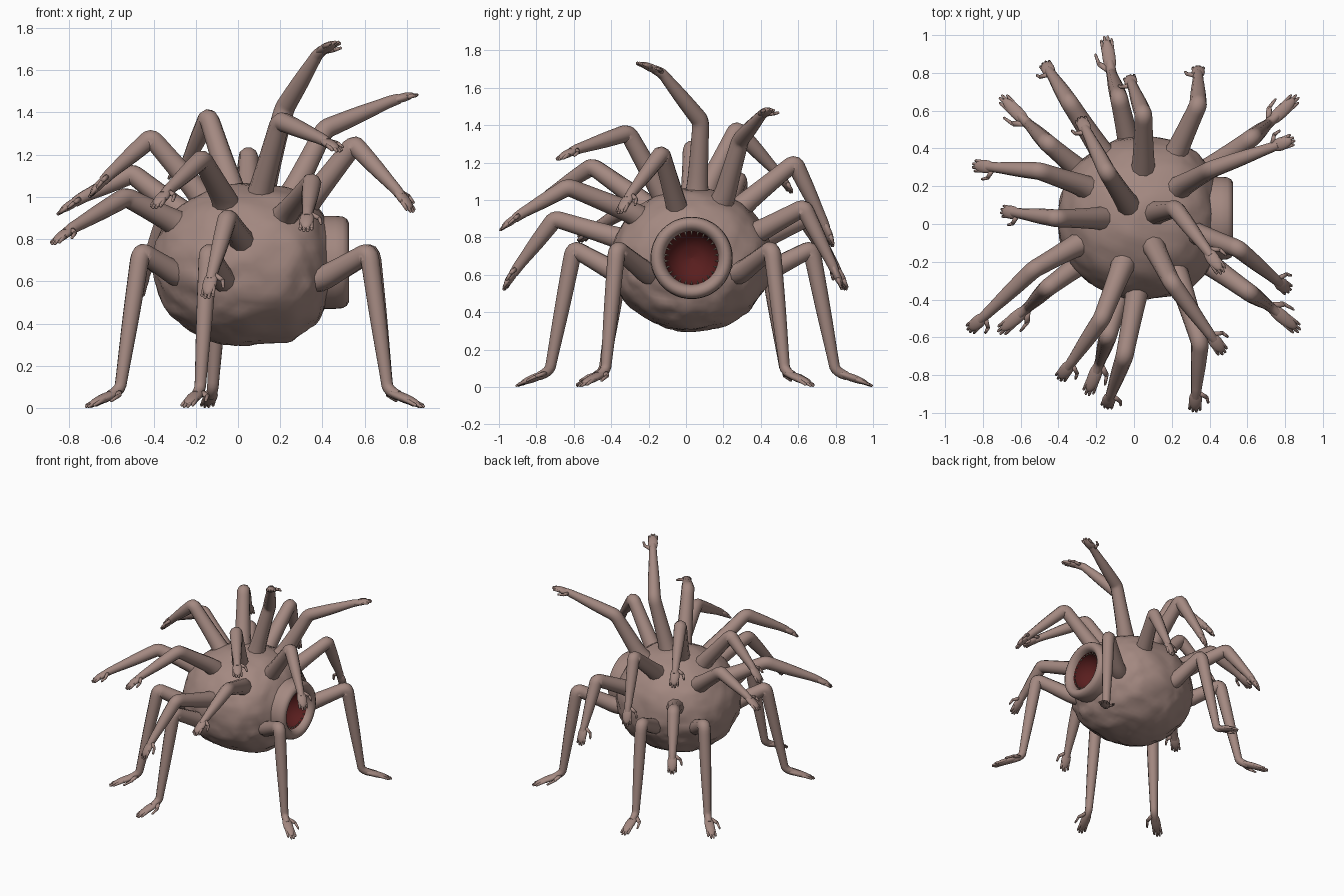
import bpy, bmesh, math
from mathutils import Vector, Matrix, noise

old = bpy.data.objects.get("Cube")
if old:
    bpy.data.objects.remove(old)


def material(name, rgb):
    m = bpy.data.materials.new(name)
    m.use_nodes = True
    m.diffuse_color = (*rgb, 1)
    m.node_tree.nodes["Principled BSDF"].inputs["Base Color"].default_value = (*rgb, 1)
    return m


SKIN = material("dusky skin", (0.37, 0.25, 0.22))
GULLET = material("dark red mouth", (0.1, 0.013, 0.013))
TOOTH = material("dull ivory", (0.42, 0.33, 0.26))


def add(name, data, mat):
    ob = bpy.data.objects.new(name, data)
    bpy.context.collection.objects.link(ob)
    if not data.materials:
        data.materials.append(mat)
    return ob


def mesh_from(bm, name):
    bmesh.ops.recalc_face_normals(bm, faces=bm.faces)
    for f in bm.faces:
        f.smooth = True
    me = bpy.data.meshes.new(name)
    bm.to_mesh(me)
    bm.free()
    return me


# Lumpy body, fuller on the mouth side and opened behind the mouth
CENTRE = Vector((0.03, 0.03, 0.68))
MOUTH = Vector((0, 0.03, 0.69))
bm = bmesh.new()
bmesh.ops.create_icosphere(bm, subdivisions=5, radius=1)
for v in bm.verts:
    n = v.co.copy()
    rough = 0.035 if n.z < 0 else 0.02
    bump = noise.noise(n * 4) * rough + noise.noise(n * 9) * rough * 0.5
    full = n.x ** 0.7 if n.x > 0 else n.x
    blend = max(0, min(1, n.x * 3))
    x = n.x + (full - n.x) * blend
    v.co = CENTRE + Vector((x * 0.435, n.y * 0.43, n.z * 0.385)) * (1 + bump)
hole = [v for v in bm.verts if v.co.x > 0.2 and (v.co - MOUTH).yz.length < 0.17]
bmesh.ops.delete(bm, geom=hole, context='VERTS')
add("body", mesh_from(bm, "body"), SKIN)


def lathe(name, profile, mat, steps=48):
    """Spin (x, radius) points around the mouth axis."""
    bm = bmesh.new()
    vs = [bm.verts.new(MOUTH + Vector((x, 0, r))) for x, r in profile]
    es = [bm.edges.new(p) for p in zip(vs, vs[1:])]
    bmesh.ops.spin(bm, geom=vs + es, cent=MOUTH, axis=(1, 0, 0),
                   angle=math.tau, steps=steps)
    bmesh.ops.remove_doubles(bm, verts=bm.verts, dist=0.0005)
    return add(name, mesh_from(bm, name), mat)


# Mouth: swollen lip ring, gullet and teeth
lathe("mouth_lip", [(0.39, 0.22), (0.46, 0.22), (0.495, 0.217), (0.515, 0.206),
                    (0.525, 0.188), (0.52, 0.17), (0.51, 0.155), (0.485, 0.145),
                    (0.46, 0.141)], SKIN)
lathe("gullet", [(0.48, 0.144), (0.45, 0.138), (0.40, 0.115), (0.36, 0.06),
                 (0.35, 0.001)], GULLET)
bm = bmesh.new()
for i in range(26):
    spin = Matrix.Rotation(math.tau * i / 26, 4, 'X')
    tilt = Matrix.Rotation(math.radians(-35), 4, 'Y')
    bmesh.ops.create_cone(bm, segments=6, radius1=0.008, radius2=0.001, depth=0.035,
                          cap_ends=True, matrix=Matrix.Translation(MOUTH) @ spin
                          @ Matrix.Translation((0.475, 0, 0.136)) @ tilt
                          @ Matrix.Rotation(math.pi, 4, 'X'))
add("teeth", mesh_from(bm, "teeth"), TOOTH)


# Shared hand: unit length along x, thumb on +y
def bone(bm, a, b, r1, r2):
    a, b = Vector(a), Vector(b)
    rot = (b - a).to_track_quat('Z', 'Y').to_matrix().to_4x4()
    bmesh.ops.create_cone(bm, segments=8, radius1=r1, radius2=r2, depth=(b - a).length,
                          cap_ends=True, matrix=Matrix.Translation((a + b) / 2) @ rot)
    bmesh.ops.create_uvsphere(bm, u_segments=8, v_segments=5, radius=r2,
                              matrix=Matrix.Translation(b))


bm = bmesh.new()
bmesh.ops.create_uvsphere(bm, u_segments=16, v_segments=10, radius=1,
                          matrix=Matrix.Translation((0.42, 0, 0))
                          @ Matrix.Diagonal((0.46, 0.27, 0.16, 1)))
for i in range(4):
    side = (i - 1.5) / 1.5
    reach = 0.95 - 0.1 * side * side
    bone(bm, (0.5, side * 0.16, 0), (reach, side * 0.21, -0.04), 0.1, 0.06)
bone(bm, (0.1, 0.12, 0), (0.28, 0.45, -0.02), 0.1, 0.075)
bone(bm, (0.28, 0.45, -0.02), (0.52, 0.52, -0.06), 0.075, 0.055)
HAND = mesh_from(bm, "hand")


def limb(name, root, elbow, tip, wrist=None):
    """Tapered two-part arm with a hand from wrist to tip."""
    root, elbow, tip = Vector(root), Vector(elbow), Vector(tip)
    if wrist is None:
        reach = (tip - elbow).length
        wrist = elbow.lerp(tip, 1 - 0.14 / reach) + Vector((0, 0, 0.012))
    wrist = Vector(wrist)
    start = root + (CENTRE - root).normalized() * 0.08
    path = [(start, 0.075), (root, 0.061), (root.lerp(elbow, 0.4), 0.053),
            (root.lerp(elbow, 0.82), 0.048), (elbow, 0.047),
            (elbow.lerp(wrist, 0.15), 0.045), (elbow.lerp(wrist, 0.5), 0.04),
            (elbow.lerp(wrist, 0.9), 0.029), (wrist, 0.028),
            (wrist.lerp(tip, 0.3), 0.024)]
    cu = bpy.data.curves.new(name, 'CURVE')
    cu.dimensions = '3D'
    cu.bevel_depth = 1
    cu.bevel_resolution = 3
    cu.use_fill_caps = True
    sp = cu.splines.new('NURBS')
    sp.points.add(len(path) - 1)
    for p, (co, r) in zip(sp.points, path):
        p.co = (*co, 1)
        p.radius = r
    sp.order_u = 3
    sp.use_endpoint_u = True
    sp.resolution_u = 4
    ob = add(name, cu, SKIN)
    bpy.ops.object.select_all(action='DESELECT')
    ob.select_set(True)
    bpy.context.view_layer.objects.active = ob
    bpy.ops.object.convert(target='MESH')
    bpy.ops.object.shade_smooth()
    # Hand frame: forward, left, up
    f = (tip - wrist).normalized()
    left = Vector((0, 0, 1)).cross(f).normalized()
    up = f.cross(left)
    frame = Matrix((f, left, up)).transposed().to_4x4()
    hand = add(name + "_hand", HAND, SKIN)
    hand.matrix_world = (Matrix.Translation(wrist) @ frame
                         @ Matrix.Diagonal(((tip - wrist).length, 0.13, 0.13, 1)))


# Walking legs: root, knee, toe tip, ankle
legs = {
    "left_back_leg": ((0.38, 0.28, 0.6), (0.63, 0.46, 0.74), (0.87, 0.68, 0.01), (0.71, 0.53, 0.08)),
    "left_front_leg": ((0.38, -0.2, 0.6), (0.62, -0.37, 0.74), (0.88, -0.57, 0.01), (0.71, -0.43, 0.08)),
    "back_leg": ((-0.02, 0.4, 0.6), (-0.08, 0.67, 0.74), (-0.15, 1.0, 0.01), (-0.12, 0.8, 0.08)),
    "front_leg": ((-0.07, -0.35, 0.6), (-0.14, -0.6, 0.74), (-0.25, -0.91, 0.01), (-0.18, -0.73, 0.08)),
    "right_front_leg": ((-0.27, -0.2, 0.62), (-0.46, -0.34, 0.74), (-0.72, -0.58, 0.01), (-0.56, -0.44, 0.08)),
    "right_back_leg": ((-0.27, 0.27, 0.61), (-0.46, 0.43, 0.74), (-0.71, 0.68, 0.01), (-0.56, 0.53, 0.08)),
}
for name, (root, knee, tip, ankle) in legs.items():
    limb(name, root, knee, tip, ankle)

# Raised and drooping arms: root, elbow, fingertip
arms = [
    ((0.25, 0.2, 1.0), (0.41, 0.29, 1.32), (0.85, 0.45, 1.49)),
    ((0.1, -0.11, 1.0), (0.2, -0.31, 1.36), (0.48, -0.69, 1.22)),
    ((0.3, -0.04, 0.93), (0.55, -0.13, 1.25), (0.83, -0.36, 0.93)),
    ((0.02, -0.34, 0.79), (-0.05, -0.7, 0.9), (-0.15, -0.98, 0.52)),
    ((0.23, -0.26, 0.92), (0.35, -0.63, 1.07), (0.32, -1.0, 0.84)),
    ((-0.06, -0.22, 0.98), (-0.17, -0.5, 1.18), (-0.4, -0.83, 0.95)),
    ((-0.3, -0.11, 0.88), (-0.53, -0.24, 1.0), (-0.88, -0.57, 0.78)),
    ((-0.17, 0.03, 1.0), (-0.41, 0.03, 1.28), (-0.71, 0.07, 1.0)),
    ((-0.26, 0.2, 0.92), (-0.5, 0.28, 1.11), (-0.86, 0.31, 0.92)),
    ((-0.03, 0.1, 1.04), (-0.14, 0.27, 1.38), (-0.29, 0.57, 1.04)),
    ((-0.17, 0.38, 0.78), (-0.34, 0.64, 0.9), (-0.48, 0.86, 0.52)),
    ((0.05, 0.3, 0.97), (0.05, 0.58, 1.2), (-0.03, 0.79, 0.75)),
    ((0.22, 0.37, 0.82), (0.34, 0.63, 0.96), (0.34, 0.84, 0.52)),
]
for i, arm in enumerate(arms):
    limb(f"arm_{i + 1}", *arm)
limb("tall_arm", (0.12, 0.06, 1.05), (0.22, 0.08, 1.42), (0.47, -0.26, 1.74),
     (0.38, -0.13, 1.68))
